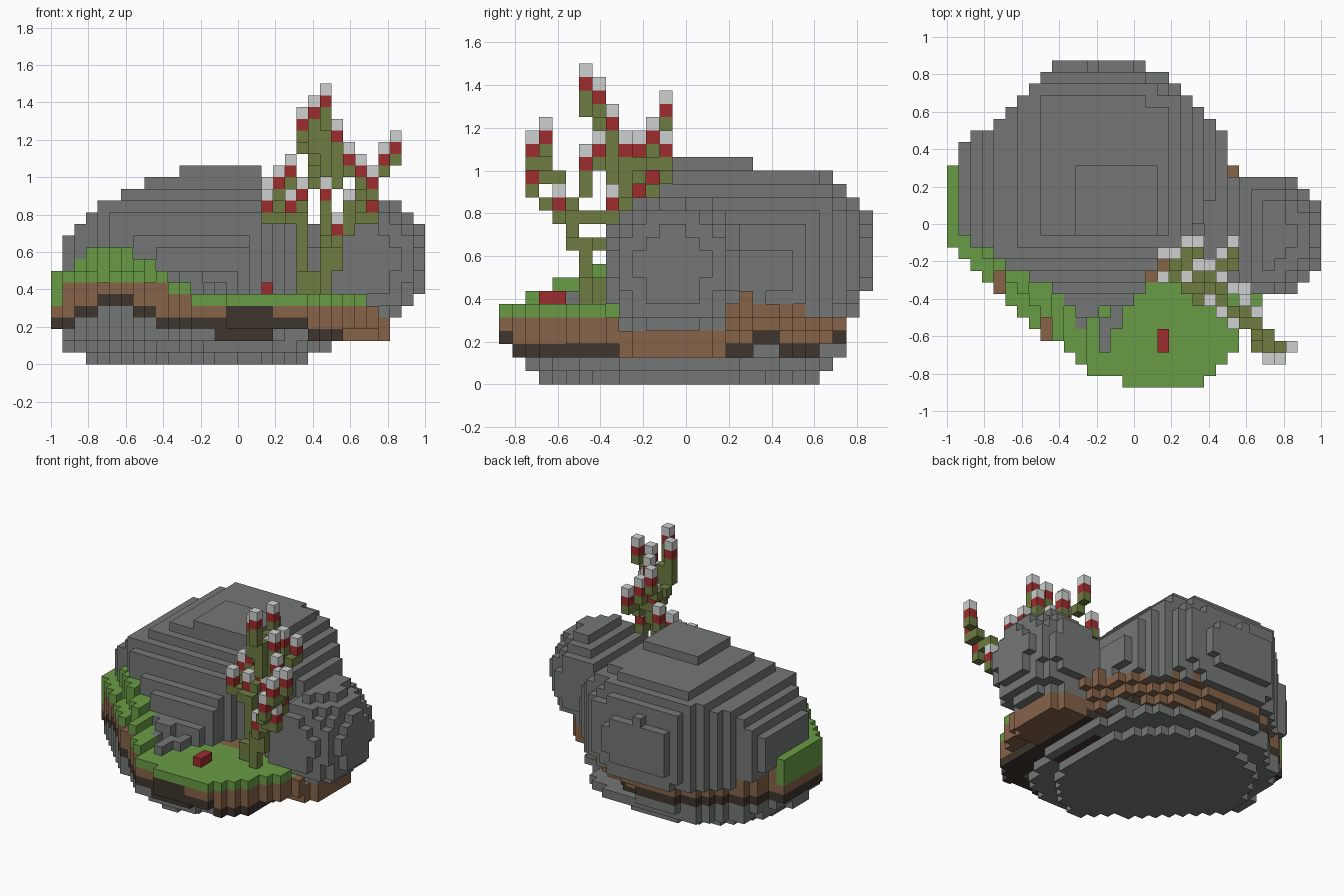
import bpy
import bmesh
import math

cube = bpy.data.objects.get("Cube")
if cube:
    bpy.data.objects.remove(cube, do_unlink=True)

S = 1 / 16                      # block size
NX, NY = 32, 28                 # blocks along x and y
X0, Y0 = -NX * S / 2, -NY * S / 2


def linear(c):
    c /= 255
    return c / 12.92 if c <= 0.04045 else ((c + 0.055) / 1.055) ** 2.4


def material(name, rgb):
    col = [linear(c) for c in rgb] + [1]
    m = bpy.data.materials.new(name)
    m.use_nodes = True
    m.diffuse_color = col
    m.node_tree.nodes["Principled BSDF"].inputs["Base Color"].default_value = col
    return m


MATS = {
    "stone": material("stone_grey", (117, 119, 119)),
    "grass": material("grass_green", (105, 156, 69)),
    "soil": material("soil_brown", (134, 99, 73)),
    "dark": material("dark_soil", (62, 53, 45)),
    "stem": material("stem_olive", (109, 124, 65)),
    "red": material("red", (158, 44, 46)),
    "tip": material("tip_light_grey", (207, 209, 209)),
}

blocks = {}                     # (i, j, k) -> (part, colour)


def put(part, colour, i, j, k):
    blocks[i, j, k] = (part, colour)


def centre(i, j):
    return X0 + (i + 0.5) * S, Y0 + (j + 0.5) * S


# Island outline
OUTLINE = [(-1.01, .31), (-1.01, -.06), (-.9, -.2), (-.69, -.42), (-.5, -.57),
           (-.31, -.73), (-.19, -.8), (0, -.88), (.31, -.88), (.44, -.8),
           (.56, -.65), (.66, -.48), (.82, -.2), (.82, .1), (.6, .24), (.55, .31),
           (.49, .34), (.44, .5), (.2, .7), (0, .76), (-.4, .76), (-.68, .56),
           (-.84, .42), (-.9, .31)]


def inside(x, y):
    hit = False
    for (ax, ay), (bx, by) in zip(OUTLINE, OUTLINE[1:] + OUTLINE[:1]):
        if (ay > y) != (by > y) and x < ax + (y - ay) * (bx - ax) / (by - ay):
            hit = not hit
    return hit


def bump(x, mid, width):
    return math.exp(-((x - mid) / width) ** 2)


def in_foot(x, y, k):
    # tapering stone foot below the soil
    rx, ry, power = ((.6, .66, 2), (.7, .74, 2.8), (.74, .78, 2.8))[min(k, 2)]
    inset = S * max(0, 2 - k)
    oval = (abs(x + .21) / rx) ** power + (abs(y + .03) / ry) ** power < 1
    return oval and inside(x - inset, y - inset)


def soil_bottom(x, y):
    # wavy lower edge of the soil
    if y < .1 and x < -.42:
        return round(3 + 2.4 * bump(x, -.65, .16))
    if -.3 < y < .12 and 0 < x < .44:
        return 1
    edge = y < -.81 or (x > .56 and y < -.3)
    wave = x < -.12 or (.19 < x < .38 and y < 0) or .3 < y < .44
    return 3 if wave or edge else 2


# Island: stone foot, dark rim, soil, grass with a raised bank on one side
for i in range(NX):
    for j in range(NY):
        x, y = centre(i, j)
        if not inside(x, y):
            continue
        under = soil_bottom(x, y)
        for k in range(under):
            if in_foot(x, y, k):
                put("stone_foot", "stone", i, j, k)
        bank = 4.2 * bump(x, -.68, .3) if y < .32 else 0
        steps = sum(inside(x - S * s, y - S * s) for s in (1, 2))
        top = min(round(6 + bank), 8 + 2 * steps)
        grassy = y < .32 and (x < -.4 or y < -.3) and x < .69
        if top > 7 and steps == 0 and i % 4 == 0 and i:
            grassy = False
            top -= 1
        if x > .56 and -.4 < y < .2:
            top = 4 if y > -.3 else 5
        grass_from = 5 if x < -.93 else min(top - 1, 7)
        for k in range(under, top):
            # soil steps inwards below on the far right side
            inset = S * .6 * max(0, 5 - k)
            if x > -.1 and y > .2 and not inside(x + inset, y + inset):
                continue
            deep = k == under + 1 and -.12 < x < .19 and y < 0
            if x < .56 and (k == under or deep):
                put("soil_layer", "dark", i, j, k)
            elif grassy and k >= grass_from:
                put("grass_layer", "grass", i, j, k)
            else:
                put("soil_layer", "soil", i, j, k)
put("soil_layer", "soil", 24, 18, 6)


def boulder(part, c, r, power, floor, cuts):
    # rounded block, trimmed by planes (normal x, y, z, distance)
    for i in range(NX):
        for j in range(NY):
            x, y = centre(i, j)
            for k in range(floor, 18):
                p = (x, y, (k + 0.5) * S)
                d = sum((abs(a - b) / q) ** power for a, b, q in zip(p, c, r))
                trimmed = any(p[0] * u + p[1] * v + p[2] * w >= lim
                              for u, v, w, lim in cuts)
                if d < 1 and not trimmed and (i, j, k) not in blocks:
                    put(part, "stone", i, j, k)


# Boulders
boulder("large_boulder", (-.21, .21, .6), (.73, .66, .49), 2.4, 5, [
    (.77, -.64, 0, .25), (-.54, -.84, 0, .54), (.7, .71, 0, .69),
    (-.69, .72, 0, .92), (-.35, 0, .94, 1.075), (-.8, 0, .6, 1.13),
    (0, .15, .99, 1.067), (0, -.83, .56, .62), (.77, 0, .64, .78)])
boulder("small_boulder", (.66, -.06, .55), (.345, .33, .345), 2.2, 4, [
    (-.67, 0, .74, .17)])

# Loose stones on the grass
for i, j in [(11, 5), (11, 6), (12, 6), (13, 3), (13, 4), (14, 5), (14, 6), (13, 5)]:
    put("loose_stones", "stone", i, j, 6)
for i, j in [(11, 6), (12, 6), (12, 7), (13, 7)]:
    put("loose_stones", "stone", i, j, 7)

# Small red block on the grass
for j in (3, 4):
    put("red_block", "red", 18, j, 6)


def line(a, b, part="plant_stems"):
    n = max(abs(q - p) for p, q in zip(a, b))
    for s in range(n + 1):
        cell = tuple(round(p + (q - p) * s / n) for p, q in zip(a, b))
        if blocks.get(cell, ("", "stem"))[1] not in ("red", "tip"):
            put(part, "stem", *cell)


def branch(a, tip):
    # stem ending in a red block and a pale tip
    i, j, k = tip
    line(a, (i, j, k - 2), "plant_branches")
    put("plant_branches", "red", i, j, k - 1)
    put("plant_branches", "tip", i, j, k)


# Plant stems
fork_a, fork_b, fork_c = (21, 8, 12), (23, 8, 14), (25, 5, 12)
line((21, 7, 6), (21, 8, 9))
line((22, 7, 6), (22, 7, 7))
line((21, 8, 9), fork_a)
line((23, 6, 6), (23, 6, 9))
line((23, 6, 9), (23, 8, 11))
line((23, 8, 11), fork_b)
line((24, 6, 8), fork_c)

# Plant branches
FORKS = {
    fork_a: [(20, 12, 17), (19, 11, 16), (18, 11, 15), (18, 9, 14), (20, 9, 14),
             (21, 10, 15)],
    fork_b: [(23, 6, 23), (22, 7, 22), (21, 12, 21), (24, 8, 20), (23, 11, 19),
             (25, 7, 18), (22, 10, 18), (23, 9, 18), (24, 12, 18), (23, 8, 15)],
    fork_c: [(26, 6, 17), (29, 3, 19), (28, 2, 18), (27, 2, 16), (27, 4, 14),
             (24, 5, 12), (25, 8, 14)],
}
for fork, tips in FORKS.items():
    for tip in tips:
        branch(fork, tip)

# Block faces: normal, then corner offsets
SIDES = []
for axis in range(3):
    for sign in (0, 1):
        u, v = (axis + 1) % 3, (axis + 2) % 3
        ring = []
        for cu, cv in ((0, 0), (1, 0), (1, 1), (0, 1)):
            p = [0, 0, 0]
            p[axis], p[u], p[v] = sign, cu, cv
            ring.append(tuple(p))
        normal = [0, 0, 0]
        normal[axis] = 2 * sign - 1
        SIDES.append((normal, ring if sign else ring[::-1]))


def build(part):
    bm = bmesh.new()
    verts, slots = {}, []
    for pos, (owner, colour) in blocks.items():
        if owner != part:
            continue
        if colour not in slots:
            slots.append(colour)
        for normal, ring in SIDES:
            if tuple(p + n for p, n in zip(pos, normal)) in blocks:
                continue
            corners = []
            for off in ring:
                g = tuple(p + o for p, o in zip(pos, off))
                if g not in verts:
                    verts[g] = bm.verts.new((X0 + g[0] * S, Y0 + g[1] * S, g[2] * S))
                corners.append(verts[g])
            bm.faces.new(corners).material_index = slots.index(colour)
    mesh = bpy.data.meshes.new(part)
    bm.to_mesh(mesh)
    bm.free()
    for colour in slots:
        mesh.materials.append(MATS[colour])
    bpy.context.scene.collection.objects.link(bpy.data.objects.new(part, mesh))


for part in sorted({owner for owner, _ in blocks.values()}):
    build(part)
